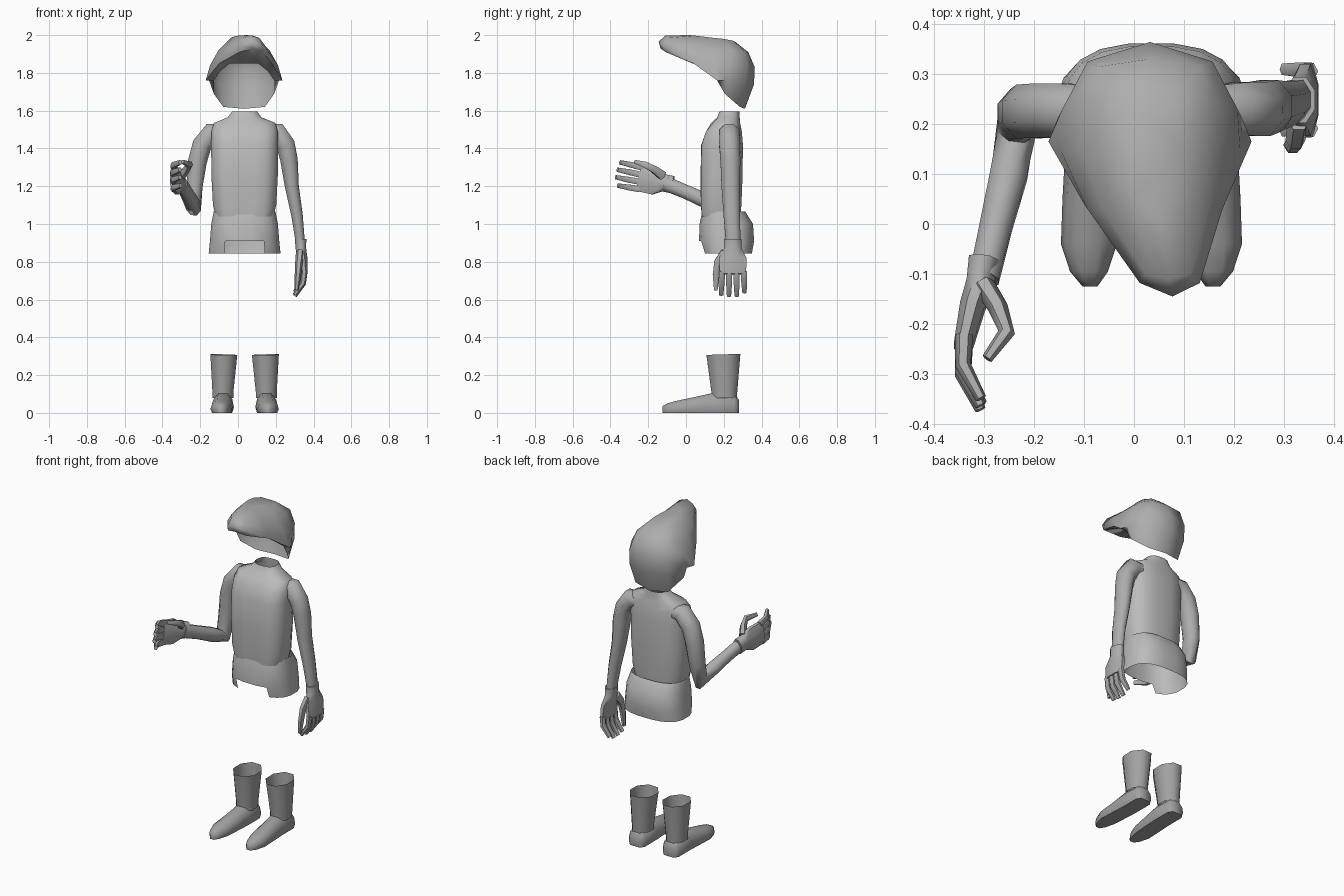
import bpy, bmesh
from math import sin, cos, pi, copysign, radians
from mathutils import Vector, Matrix

if "Cube" in bpy.data.objects:
    bpy.data.objects.remove(bpy.data.objects["Cube"])

CX = 0.035  # body centre line
X, Y = Vector((1, 0, 0)), Vector((0, 1, 0))


def grey(name, g):
    m = bpy.data.materials.new(name)
    m.diffuse_color = (g, g, g, 1)
    m.use_nodes = True
    m.node_tree.nodes["Principled BSDF"].inputs["Base Color"].default_value = m.diffuse_color
    return m


CLOTH, SKIN, HAIR, LEATHER = (grey("cloth", .5), grey("skin", .42),
                              grey("hair", .42), grey("leather", .36))


def finish(name, bm, mat, angle=60):
    bmesh.ops.recalc_face_normals(bm, faces=bm.faces)
    me = bpy.data.meshes.new(name)
    bm.to_mesh(me)
    bm.free()
    me.materials.append(mat)
    ob = bpy.data.objects.new(name, me)
    bpy.context.collection.objects.link(ob)
    bpy.ops.object.select_all(action='DESELECT')
    ob.select_set(True)
    bpy.context.view_layer.objects.active = ob
    bpy.ops.object.shade_smooth_by_angle(angle=radians(angle))
    return ob


def loft(bm, rings, start=False, end=False):
    rows = [[bm.verts.new(p) for p in r] for r in rings]
    n = len(rows[0])
    for a, b in zip(rows, rows[1:]):
        for i in range(n):
            j = (i + 1) % n
            bm.faces.new((a[i], a[j], b[j], b[i]))
    if start:
        bm.faces.new(rows[0])
    if end:
        bm.faces.new(rows[-1])


def oval(c, u, v, n, power=1.0):
    f = lambda t: copysign(abs(t) ** power, t)
    return [c + u * f(cos(2 * pi * (i + .5) / n)) + v * f(sin(2 * pi * (i + .5) / n))
            for i in range(n)]


def tube(bm, path, wide, n, start=False, end=False):
    """path rows: x, y, z, half size along 'wide', half size across it"""
    pts = [Vector(p[:3]) for p in path]
    rings = []
    for i, p in enumerate(path):
        a, b = pts[max(i - 1, 0)], pts[min(i + 1, len(pts) - 1)]
        t = (b - a).normalized()
        u = (wide - t * wide.dot(t)).normalized()
        rings.append(oval(pts[i], u * p[3], t.cross(u) * p[4], n))
    loft(bm, rings, start, end)


def horizontal(levels, n, power):
    """rows: z, centre y, half x, half y"""
    return [oval(Vector((CX, y, z)), Vector((rx, 0, 0)), Vector((0, ry, 0)), n, power)
            for z, y, rx, ry in levels]


# Jacket torso with open collar
bm = bmesh.new()
loft(bm, horizontal([(1.04, .18, .155, .11), (1.1, .18, .17, .115), (1.25, .182, .178, .119),
                     (1.42, .185, .18, .118), (1.49, .195, .178, .102), (1.535, .21, .165, .078),
                     (1.565, .225, .09, .06), (1.595, .23, .068, .054)], 16, .75))
for v in bm.verts:  # shallow crease down the front opening
    if v.co.y < .14 and abs(v.co.x - CX) < .06 and v.co.z < 1.5:
        v.co.y += .012
finish("jacket_torso", bm, CLOTH)

# Hip piece, flared, with a notch in the front hem
bm = bmesh.new()
loft(bm, horizontal([(1.065, .2, .165, .115), (1.0, .213, .178, .143), (.91, .215, .185, .147),
                     (.845, .22, .192, .13)], 20, .75))
notch = [f for f in bm.faces if f.calc_center_median().z < .9
         and f.calc_center_median().y < .17 and abs(f.calc_center_median().x - CX) < .11]
bmesh.ops.delete(bm, geom=notch, context='FACES')
finish("hip_piece", bm, CLOTH)

# Sleeves: one bent forward, one hanging, both rooted in the shoulders
bm = bmesh.new()
tube(bm, [(-.09, .23, 1.485, .05, .05), (-.135, .228, 1.485, .057, .058), (-.19, .226, 1.42, .059, .056),
          (-.215, .225, 1.33, .058, .054), (-.23, .22, 1.2, .055, .046)], Y, 8)
tube(bm, [(-.23, .22, 1.2, .046, .055), (-.235, .192, 1.09, .042, .056), (-.25, .1, 1.125, .04, .043),
          (-.275, 0, 1.17, .035, .04), (-.3, -.11, 1.215, .032, .042)], X, 8, False, True)
bmesh.ops.remove_doubles(bm, verts=bm.verts, dist=.012)
finish("bent_arm", bm, SKIN)
bm = bmesh.new()
tube(bm, [(.16, .23, 1.485, .05, .05), (.205, .23, 1.485, .057, .058), (.252, .23, 1.42, .059, .054),
          (.27, .235, 1.34, .057, .05), (.285, .237, 1.2, .053, .04), (.312, .242, 1.05, .047, .033),
          (.33, .25, .9, .042, .026)], Y, 8, False, True)
finish("hanging_arm", bm, SKIN)


def hand(name, origin, along, across, curl, thumb):
    """local axes: x along fingers, y across palm toward thumb, z curl side"""
    bm = bmesh.new()
    tube(bm, [(-.02, 0, 0, .05, .033), (.03, 0, 0, .05, .03), (.08, 0, -.008, .078, .027),
              (.165, 0, -.014, .076, .02)], Y, 8, True, True)
    for k, length in enumerate((.85, 1, 1, .95)):
        w = -.057 + .038 * k
        tube(bm, [(.15, w, -.014, .019, .018), (.15 + .065 * length, w * 1.05, -.006, .018, .016),
                  (.15 + .13 * length, w * 1.08, .04, .013, .011)], Y, 6, True, True)
    tube(bm, thumb, Y, 6, True, True)
    l = Vector(along).normalized()
    w = Vector(across)
    w = (w - l * w.dot(l)).normalized()
    c = Vector(curl)
    c = (c - l * c.dot(l) - w * c.dot(w)).normalized()
    m = Matrix((l, w, c)).transposed().to_4x4()
    m.translation = origin
    bm.transform(m)
    finish(name, bm, SKIN)


hand("bent_hand", (-.303, -.09, 1.212), (-.16, -1, .2), (0, .2, 1), (1, 0, 0),
     [(.04, .035, .01, .028, .022), (.085, .06, .045, .022, .02), (.135, .075, .07, .019, .017),
      (.195, .08, .04, .011, .011)])
hand("hanging_hand", (.332, .248, .9), (.03, 0, -1), (0, -1, 0), (-1, 0, 0),
     [(.05, .04, .005, .028, .022), (.1, .08, .012, .022, .02), (.17, .09, .02, .019, .017),
      (.25, .09, .03, .011, .011)])

# Boots: open shaft plus lofted foot, mirrored about the centre line
for side, label in ((-1, "left"), (1, "right")):
    bm = bmesh.new()
    tube(bm, [(CX + side * .115, .203, .08, .06, .072), (CX + side * .115, .203, .11, .06, .074),
              (CX + side * .11, .198, .308, .077, .097)], X, 8)
    rings = []
    for y, off, w, h in ((.28, .115, .04, .07), (.255, .115, .058, .1), (.14, .115, .058, .105),
                         (.05, .12, .058, .085), (-.04, .125, .056, .066), (-.095, .125, .038, .052),
                         (-.125, .123, .015, .036)):
        cx = CX + side * off
        rings.append([Vector((cx + a * w, y, b * h)) for a, b in
                      ((-.85, 0), (-1, .3), (-.85, .7), (-.4, 1), (.4, 1), (.85, .7), (1, .3), (.85, 0))])
    loft(bm, rings, True, True)
    finish(label + "_boot", bm, LEATHER)

# Swept hair: columns from front fringe to nape, mirrored, pulled aside at the front
columns = [
    ((0, .02, 2), (0, -.11, 1.998), (0, -.145, 1.965), (0, -.135, 1.93), (0, .10, 1.85)),
    ((.04, .05, 1.997), (.045, -.1, 1.985), (.06, -.118, 1.945), (.062, -.108, 1.91), (.075, .11, 1.85)),
    ((.06, .10, 1.99), (.105, .03, 1.94), (.135, .03, 1.89), (.14, .04, 1.85), (.125, .13, 1.81)),
    ((.07, .15, 1.985), (.135, .14, 1.92), (.18, .15, 1.84), (.203, .165, 1.76), (.16, .165, 1.76)),
    ((.07, .2, 1.98), (.13, .24, 1.92), (.175, .23, 1.84), (.185, .21, 1.76), (.16, .205, 1.69)),
    ((.05, .25, 1.97), (.1, .315, 1.91), (.125, .325, 1.83), (.13, .315, 1.74), (.11, .285, 1.62)),
    ((0, .26, 1.965), (0, .33, 1.91), (0, .364, 1.83), (0, .36, 1.74), (0, .312, 1.61)),
]
around = [(1, c) for c in columns] + [(-1, c) for c in columns[-2:0:-1]]
rings = []
for k in range(5):
    rings.append([Vector((.032 + s * c[k][0] + .2 * max(0, .08 - c[k][1]), c[k][1], c[k][2]))
                  for s, c in around])
bm = bmesh.new()
loft(bm, rings, True)
finish("swept_hair", bm, HAIR)
